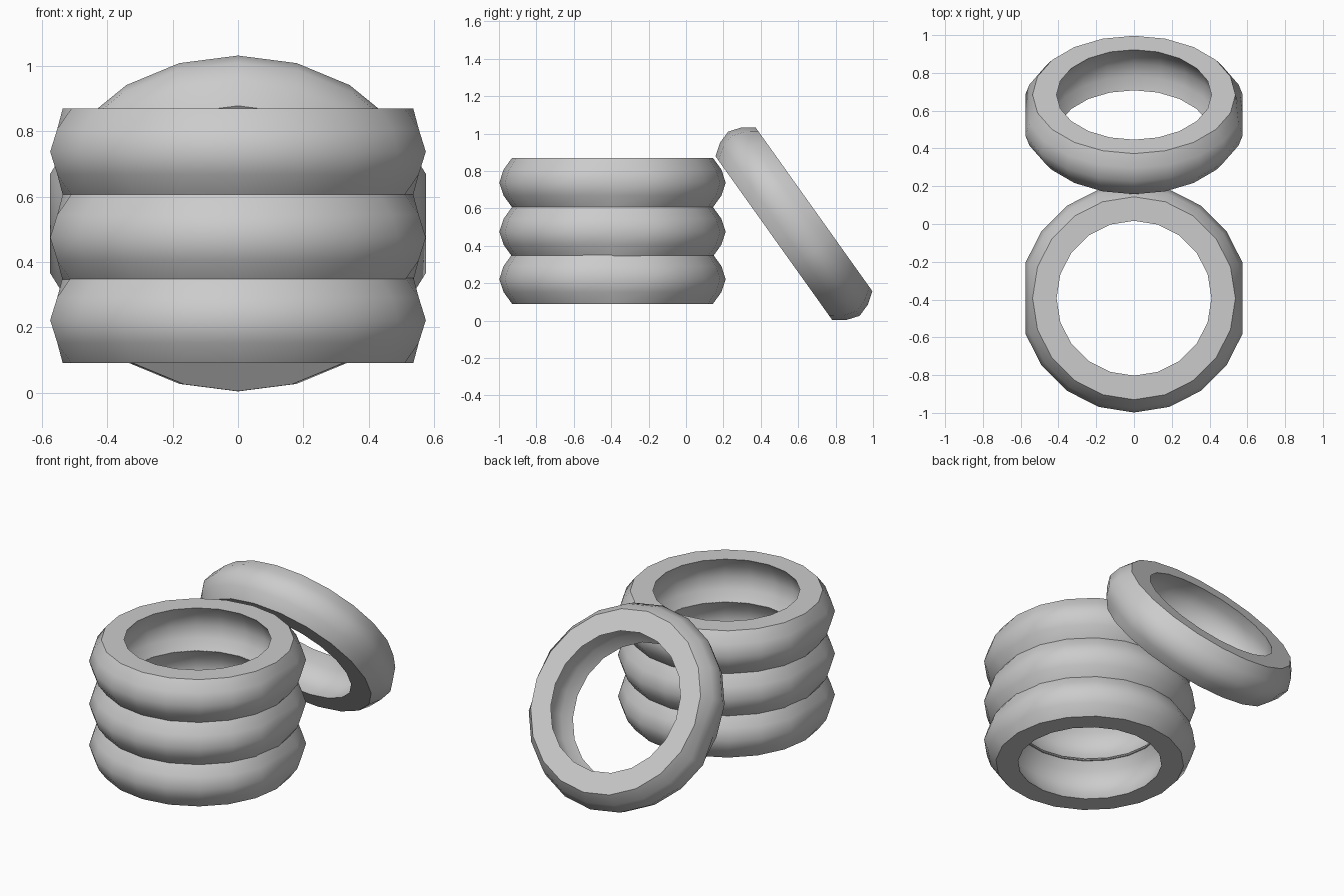
import bpy, bmesh, math

if "Cube" in bpy.data.objects:
    bpy.data.objects.remove(bpy.data.objects["Cube"])

SIDES = 20
# closed tyre cross-section: (radius, height); outer tread, then inner hollow
OUTER = [(0.537, -0.132), (0.582, -0.07), (0.605, 0.0), (0.582, 0.07), (0.537, 0.132)]
INNER = [(0.41, 0.132), (0.45, 0.07), (0.468, 0.0), (0.45, -0.07), (0.41, -0.132)]
PROFILE = OUTER + INNER


def make_tyre(name, location, tilt=0.0):
    bm = bmesh.new()
    rings = []
    for i in range(SIDES):
        a = 2 * math.pi * i / SIDES
        ring = []
        for j, (r, z) in enumerate(PROFILE):
            # the bulging tread is flattened at the two x sides
            if j in (1, 2, 3) and i in (0, SIDES // 2):
                r *= math.cos(2 * math.pi / SIDES)
            ring.append(bm.verts.new((r * math.cos(a), r * math.sin(a), z)))
        rings.append(ring)
    n = len(PROFILE)
    for i in range(SIDES):
        p, q = rings[i], rings[(i + 1) % SIDES]
        for j in range(n):
            k = (j + 1) % n
            bm.faces.new((p[j], q[j], q[k], p[k]))
    bmesh.ops.recalc_face_normals(bm, faces=bm.faces[:])
    mesh = bpy.data.meshes.new(name)
    bm.to_mesh(mesh)
    bm.free()
    ob = bpy.data.objects.new(name, mesh)
    bpy.context.collection.objects.link(ob)
    ob.location = location
    ob.rotation_euler = (tilt, 0, 0)
    bpy.ops.object.select_all(action='DESELECT')
    ob.select_set(True)
    bpy.context.view_layer.objects.active = ob
    bpy.ops.object.shade_smooth_by_angle(angle=math.radians(45))
    return ob


# stack of three tyres
for name, z in (("bottom_tyre", 0.222), ("middle_tyre", 0.475), ("top_tyre", 0.738)):
    make_tyre(name, (0, -0.393, z))

# tyre leaning against the back of the stack
make_tyre("leaning_tyre", (0, 0.577, 0.518), math.radians(-54.5))
